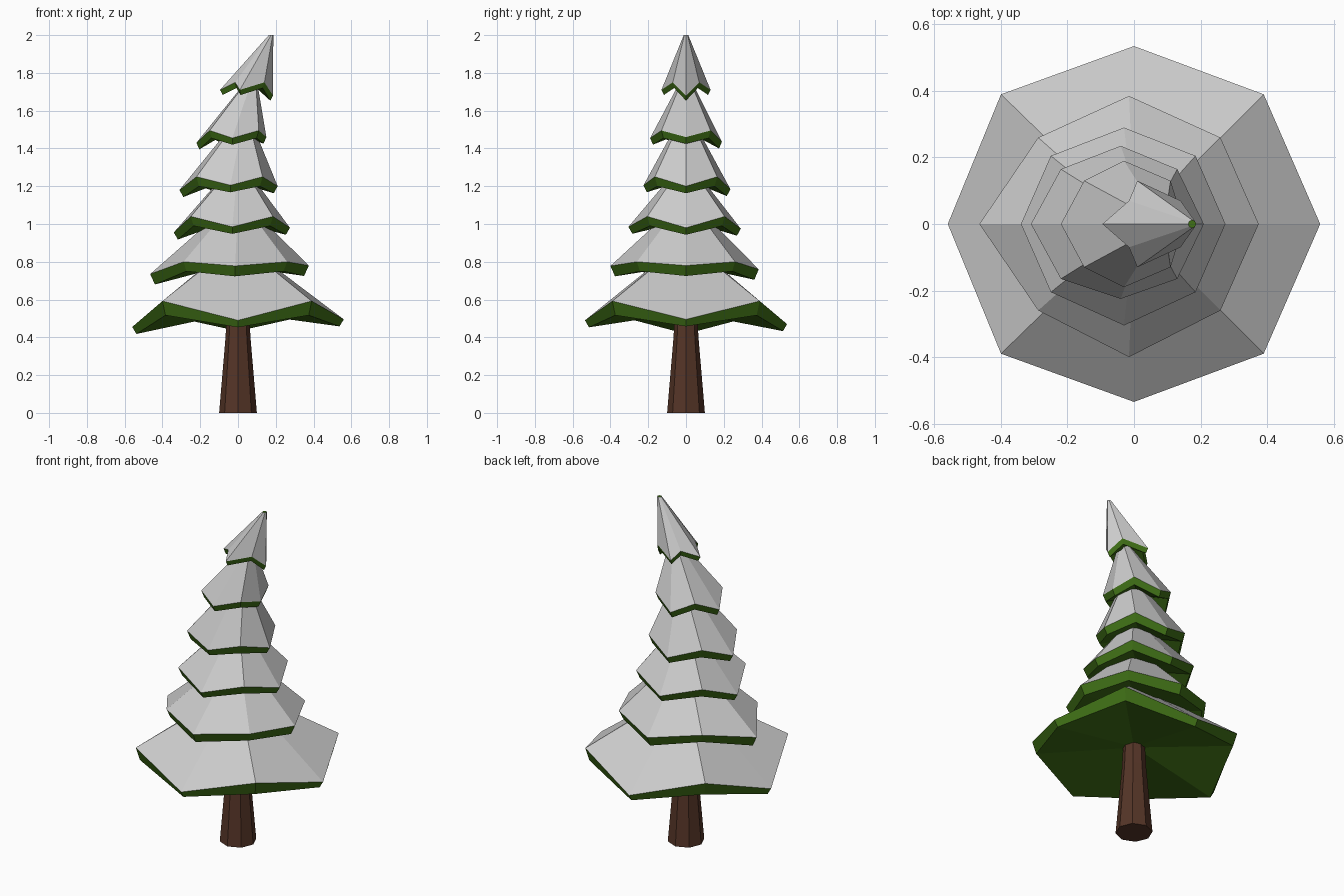
import bpy, bmesh
from math import cos, sin, pi

if "Cube" in bpy.data.objects:
    bpy.data.objects.remove(bpy.data.objects["Cube"])


def material(name, rgb):
    m = bpy.data.materials.new(name)
    m.diffuse_color = (*rgb, 1)
    m.use_nodes = True
    m.node_tree.nodes["Principled BSDF"].inputs["Base Color"].default_value = m.diffuse_color
    return m


SNOW = material("snow", (0.8, 0.8, 0.8))
GREEN = material("needles", (0.05, 0.16, 0.008))
BROWN = material("bark", (0.09, 0.035, 0.02))


def add_object(name, bm, mats):
    bmesh.ops.recalc_face_normals(bm, faces=bm.faces)
    mesh = bpy.data.meshes.new(name)
    bm.to_mesh(mesh)
    bm.free()
    for m in mats:
        mesh.materials.append(m)
    bpy.context.collection.objects.link(bpy.data.objects.new(name, mesh))


def ring(x, z, r):
    return [(x + r * cos(i * pi / 4), r * sin(i * pi / 4), z) for i in range(8)]


def loft(bm, rings, mats):
    """Skin 8-point rings from top to bottom and cap both ends."""
    vs = [[bm.verts.new(p) for p in r] for r in rings]
    for a, b, m in zip(vs, vs[1:], mats):
        for i in range(8):
            j = (i + 1) % 8
            bm.faces.new((a[i], a[j], b[j], b[i])).material_index = m
    bm.faces.new(vs[0]).material_index = mats[-1]
    bm.faces.new(vs[-1]).material_index = mats[-1]


def tier(name, xs, ys, diag, zs, drops, shrink, apex):
    """Snowy cone with zigzag octagonal hem, green edge band and underside."""
    xl, xm, xr = xs
    yb, yf = ys
    dl, dr, dy = diag
    zl, zr, zf, zb, zd = zs
    hem = [(xr, 0, zr), (dr, dy, zd), (xm, yb, zb), (dl, dy, zd),
           (xl, 0, zl), (dl, -dy, zd), (xm, yf, zf), (dr, -dy, zd)]
    cx = (xl + xr) / 2
    low = [(cx + (x - cx) * shrink, y * shrink, z - drops[i % 2])
           for i, (x, y, z) in enumerate(hem)]
    zmid = sum(p[2] for p in low) / 8 + 0.05
    bm = bmesh.new()
    loft(bm, [ring(*apex), hem, low, ring(cx, zmid, 0.03)], [0, 1, 1])
    add_object(name, bm, [SNOW, GREEN])


# Trunk
bm = bmesh.new()
loft(bm, [ring(0, 0.6, 0.056), ring(0, 0.4, 0.066), ring(0, 0, 0.1)], [0, 0])
add_object("trunk", bm, [BROWN])

# Branch tiers: x left/mid/right, y back/front, diagonal corners,
# hem heights left/right/front/back/diagonal, band drops, band shrink, apex x/z/r
TIERS = [
    ((-0.56, 0, 0.56), (0.535, -0.535), (-0.4, 0.39, 0.39),
     (0.455, 0.495, 0.49, 0.47, 0.592), (0.037, 0.075), 0.96, (0, 0.88, 0.05)),
    ((-0.465, -0.015, 0.375), (0.385, -0.4), (-0.288, 0.26, 0.26),
     (0.735, 0.78, 0.778, 0.76, 0.80), (0.055, 0.05), 0.94, (0, 1.1, 0.05)),
    ((-0.34, -0.03, 0.275), (0.29, -0.305), (-0.25, 0.185, 0.205),
     (0.955, 0.98, 0.985, 0.975, 1.04), (0.037, 0.05), 0.93, (0, 1.31, 0.03)),
    ((-0.31, -0.04, 0.21), (0.235, -0.225), (-0.22, 0.13, 0.165),
     (1.18, 1.2, 1.205, 1.185, 1.25), (0.037, 0.05), 0.92, (0.035, 1.58, 0.02)),
    ((-0.22, -0.03, 0.15), (0.19, -0.19), (-0.15, 0.11, 0.13),
     (1.43, 1.46, 1.455, 1.435, 1.495), (0.035, 0.04), 0.92, (0.083, 1.79, 0.012)),
    ((-0.095, 0.01, 0.185), (0.13, -0.13), (-0.015, 0.14, 0.07),
     (1.71, 1.68, 1.71, 1.71, 1.75), (0.027, 0.03), 0.9, (0.175, 2.0, 0.012)),
]
for n, t in enumerate(TIERS, 1):
    tier(f"branch_tier_{n}", *t)
